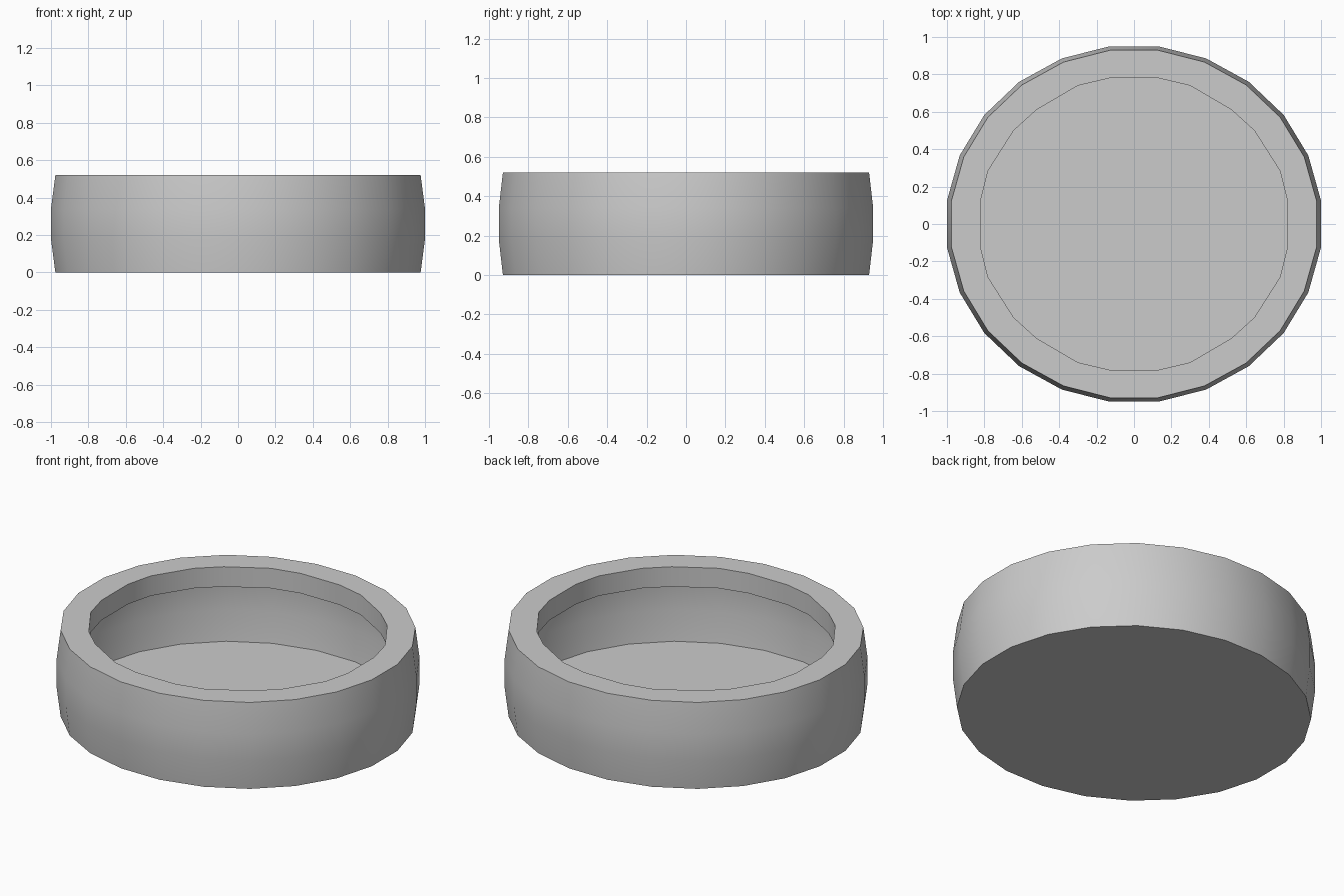
import bpy, bmesh
from math import cos, sin, radians

if "Cube" in bpy.data.objects:
    bpy.data.objects.remove(bpy.data.objects["Cube"])

N = 24


def oval(rx, ry):
    """24-sided oval with flats on the axes."""
    return [(rx * cos(radians(7.5 + 15 * i)), ry * sin(radians(7.5 + 15 * i))) for i in range(N)]


def four_way(q):
    """Mirror a first-quadrant point list into a closed counter-clockwise loop."""
    half = q + [(-x, y) for x, y in reversed(q)]
    return half + [(-x, -y) for x, y in half]


# Cross-sections: outer wall, top rim and mouth
wide = oval(1.0086, 0.958)
narrow = oval(0.985, 0.937)
mouth = four_way([(0.82, 0.125), (0.78, 0.285), (0.643, 0.5),
                  (0.522, 0.61), (0.30, 0.74), (0.13, 0.78)])
sections = [(narrow, 0), (wide, 0.18), (wide, 0.34), (narrow, 0.52),
            (mouth, 0.52), (mouth, 0.40)]

# Open dish: base, bulging wall, flat rim and a thin lip hanging inside the mouth
bm = bmesh.new()
rings = [[bm.verts.new((x, y, z)) for x, y in pts] for pts, z in sections]
bm.faces.new(rings[0][::-1])
for a, b in zip(rings, rings[1:]):
    for i in range(N):
        j = (i + 1) % N
        bm.faces.new((a[i], a[j], b[j], b[i]))

mesh = bpy.data.meshes.new("round_dish")
bm.to_mesh(mesh)
bm.free()
dish = bpy.data.objects.new("round_dish", mesh)
bpy.context.collection.objects.link(dish)

bpy.context.view_layer.objects.active = dish
dish.select_set(True)
bpy.ops.object.shade_smooth_by_angle(angle=radians(35))
